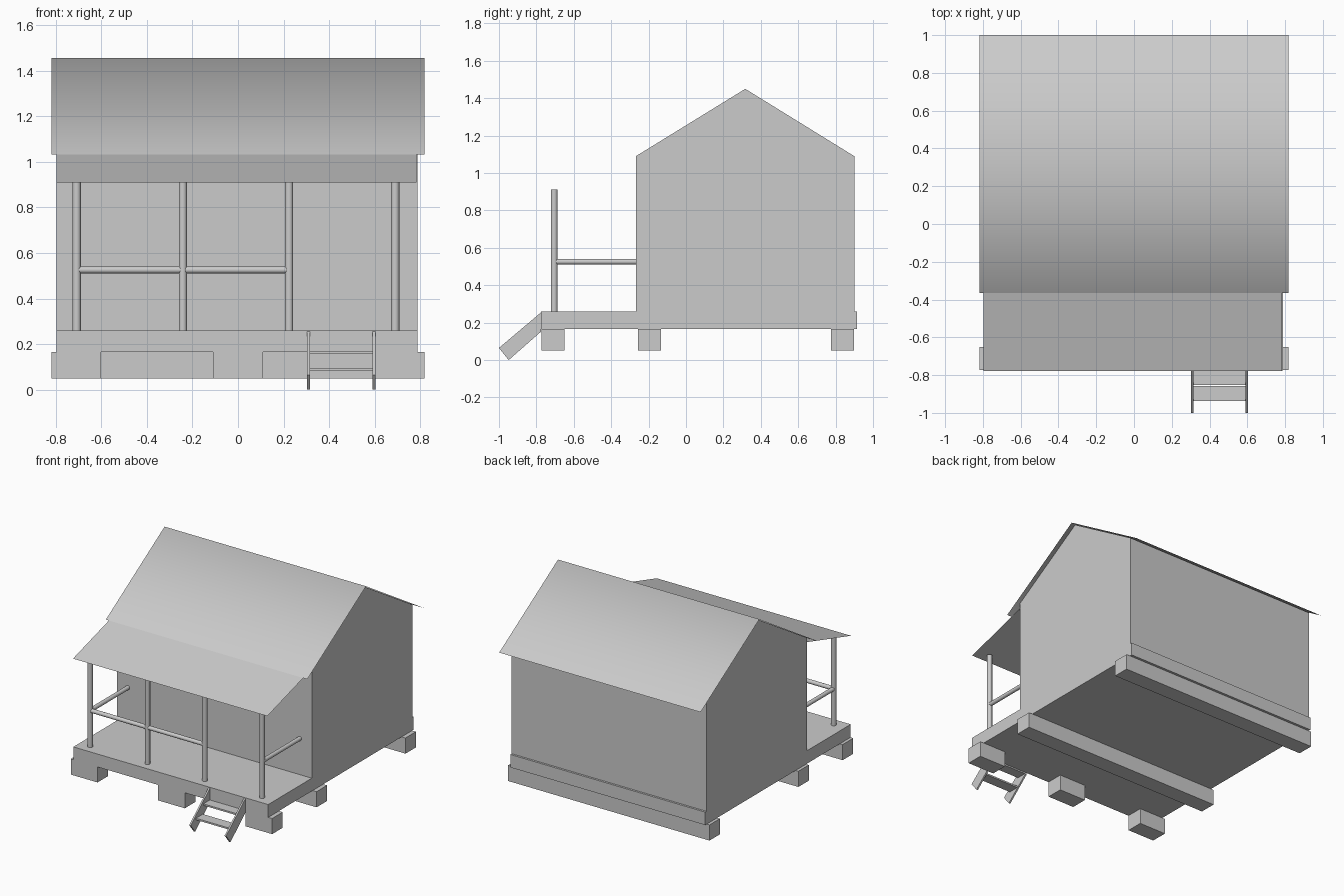
import bpy
from mathutils import Vector

if "Cube" in bpy.data.objects:
    bpy.data.objects.remove(bpy.data.objects["Cube"])


def mesh(name, verts, faces):
    me = bpy.data.meshes.new(name)
    me.from_pydata(verts, [], faces)
    me.update()
    ob = bpy.data.objects.new(name, me)
    bpy.context.collection.objects.link(ob)
    return ob


def extrude_x(name, profile, x0, x1, closed=True, caps=True):
    """Sweep a (y, z) profile from x0 to x1."""
    n = len(profile)
    verts = [(x, y, z) for x in (x0, x1) for y, z in profile]
    faces = [(i, i + n, (i + 1) % n + n, (i + 1) % n)
             for i in range(n if closed else n - 1)]
    if caps:
        faces += [tuple(range(n)), tuple(range(2 * n - 1, n - 1, -1))]
    return mesh(name, verts, faces)


def box(name, x0, x1, y0, y1, z0, z1):
    return extrude_x(name, [(y0, z0), (y0, z1), (y1, z1), (y1, z0)], x0, x1)


def smooth(ob, angle=1.0):
    bpy.ops.object.select_all(action='DESELECT')
    ob.select_set(True)
    bpy.context.view_layer.objects.active = ob
    bpy.ops.object.shade_smooth_by_angle(angle=angle)


def rod(name, a, b, r):
    a, b = Vector(a), Vector(b)
    bpy.ops.mesh.primitive_cylinder_add(vertices=20, radius=r, depth=(b - a).length,
                                        location=(a + b) / 2)
    ob = bpy.context.object
    ob.name = name
    ob.rotation_euler = (b - a).to_track_quat('Z', 'Y').to_euler()
    smooth(ob)


HALF, X0, X1 = 0.819, -0.797, 0.788   # foundation/roof half width, floor and wall ends

# foundation: two full beams and three front blocks
box("middle_beam", -HALF, HALF, -0.257, -0.135, 0.05, 0.165)
box("back_beam", -HALF, HALF, 0.776, 0.897, 0.05, 0.165)
for i, x in enumerate((-0.71, 0, 0.71)):
    box(f"front_block_{i}", x - 0.109, x + 0.109, -0.773, -0.65, 0.05, 0.165)

# floor platform
box("floor", X0, X1, -0.775, 0.915, 0.165, 0.26)

# cabin walls with gable ends
extrude_x("walls", [(-0.268, 0.26), (-0.268, 1.09), (0.317, 1.45), (0.9, 1.09), (0.9, 0.26)],
          X0, X1)

# thin main roof and porch roof
roof = extrude_x("main_roof", [(-0.365, 1.033), (0.317, 1.456), (1.0, 1.033)],
                 -HALF, HALF, closed=False, caps=False)
smooth(roof, 1.4)
extrude_x("porch_roof", [(-0.778, 0.91), (-0.268, 1.058)], X0, 0.783,
          closed=False, caps=False)

# porch posts and rails
POST_Y, RAIL_Z = -0.705, 0.526
posts = [-0.708 + 0.466 * i for i in range(4)]
for i, x in enumerate(posts):
    rod(f"porch_post_{i}", (x, POST_Y, 0.26), (x, POST_Y, 0.912), 0.018)
for i in range(2):
    rod(f"front_rail_{i}", (posts[i], POST_Y, RAIL_Z), (posts[i + 1], POST_Y, RAIL_Z), 0.015)
for side, x in (("left", posts[0]), ("right", posts[3])):
    rod(f"{side}_rail", (x, POST_Y, RAIL_Z), (x, -0.26, RAIL_Z), 0.015)

# stairs: two stringers and two treads
for side, x in (("left", 0.309), ("right", 0.597)):
    extrude_x(f"{side}_stringer",
              [(-0.775, 0.255), (-1.0, 0.065), (-0.948, 0.0), (-0.775, 0.152)],
              x - 0.006, x + 0.006)
box("upper_tread", 0.312, 0.594, -0.852, -0.777, 0.156, 0.168)
box("lower_tread", 0.312, 0.594, -0.938, -0.858, 0.083, 0.095)

# consistent outward normals on the solid parts
for ob in bpy.context.scene.objects:
    if "roof" not in ob.name:
        bpy.ops.object.select_all(action='DESELECT')
        ob.select_set(True)
        bpy.context.view_layer.objects.active = ob
        bpy.ops.object.mode_set(mode='EDIT')
        bpy.ops.mesh.select_all(action='SELECT')
        bpy.ops.mesh.normals_make_consistent(inside=False)
        bpy.ops.object.mode_set(mode='OBJECT')
